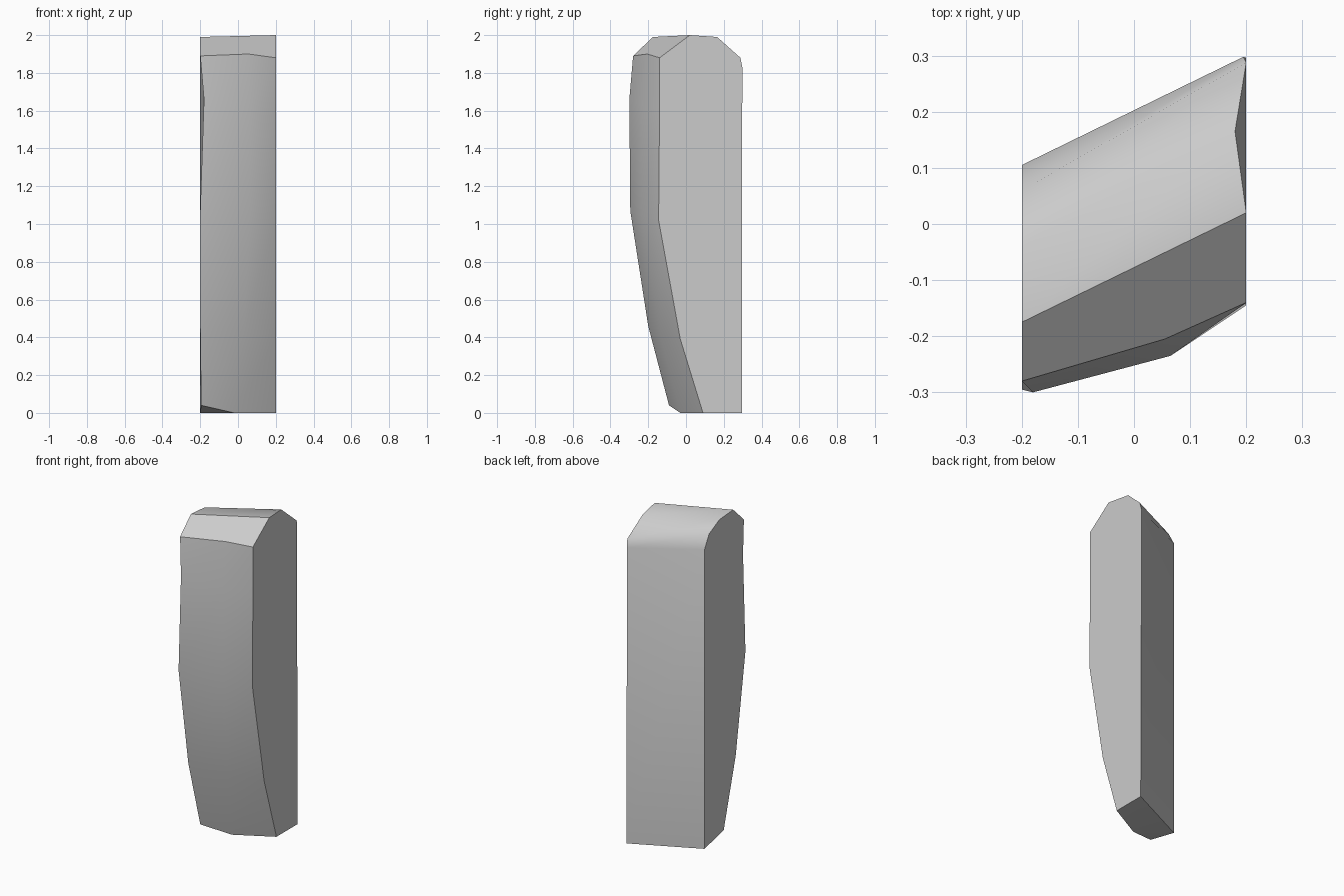
import bpy
import bmesh
import math

default_cube = bpy.data.objects.get("Cube")
if default_cube:
    bpy.data.objects.remove(default_cube, do_unlink=True)


def make_material(name, colour):
    material = bpy.data.materials.new(name)
    material.use_nodes = True
    material.diffuse_color = colour
    shader = next(n for n in material.node_tree.nodes if n.type == "BSDF_PRINCIPLED")
    shader.inputs["Base Color"].default_value = colour
    return material


# Front columns, bottom to top: right edge, central crease, left edge
front_right = [(-.195, -.09, .04), (-.2, -.2, .46), (-.2, -.295, 1.07),
               (-.18, -.3, 1.66), (-.2, -.28, 1.89)]
front_crease = [(-.02, -.03, 0), (.03, -.14, .43), (.065, -.235, 1.05),
                (.065, -.235, 1.63), (.055, -.205, 1.9)]
front_left = [(.2, .09, 0), (.2, -.03, .39), (.2, -.145, 1.02),
              (.2, -.14, 1.6), (.2, -.14, 1.88)]

# Rounded cap and straight back, from the ridge down to the base
back_right = [(-.2, -.175, 1.99), (-.2, -.04, 1.98), (-.2, .06, 1.93),
              (-.2, .105, 1.85), (-.2, .105, 0)]
back_left = [(.2, .02, 2), (.18, .165, 1.99), (.2, .288, 1.88),
             (.195, .298, 1.83), (.2, .296, 0)]


def add_strip(bm, first, second):
    """Bridge two columns of vertices with quads."""
    for i in range(len(first) - 1):
        bm.faces.new((first[i], second[i], second[i + 1], first[i + 1]))


bm = bmesh.new()
fr, fc, fl, br, bl = [
    [bm.verts.new(point) for point in column]
    for column in (front_right, front_crease, front_left, back_right, back_left)
]

# Curved front, cap and back
add_strip(bm, fr, fc)
add_strip(bm, fc, fl)
add_strip(bm, br, bl)

# Front bevel, flat sides and base
bm.faces.new((fr[-1], fc[-1], fl[-1], bl[0], br[0]))
bm.faces.new(fr + br)
bm.faces.new(fl + bl)
bm.faces.new((fr[0], fc[0], br[-1]))
bm.faces.new((fc[0], fl[0], bl[-1], br[-1]))
bmesh.ops.recalc_face_normals(bm, faces=bm.faces[:])

mesh = bpy.data.meshes.new("slanted_block")
bm.to_mesh(mesh)
bm.free()
mesh.materials.append(make_material("light grey", (.6, .6, .6, 1)))

block = bpy.data.objects.new("slanted_block", mesh)
bpy.context.collection.objects.link(block)
bpy.ops.object.select_all(action="DESELECT")
block.select_set(True)
bpy.context.view_layer.objects.active = block
bpy.ops.object.shade_smooth_by_angle(angle=math.radians(35))
